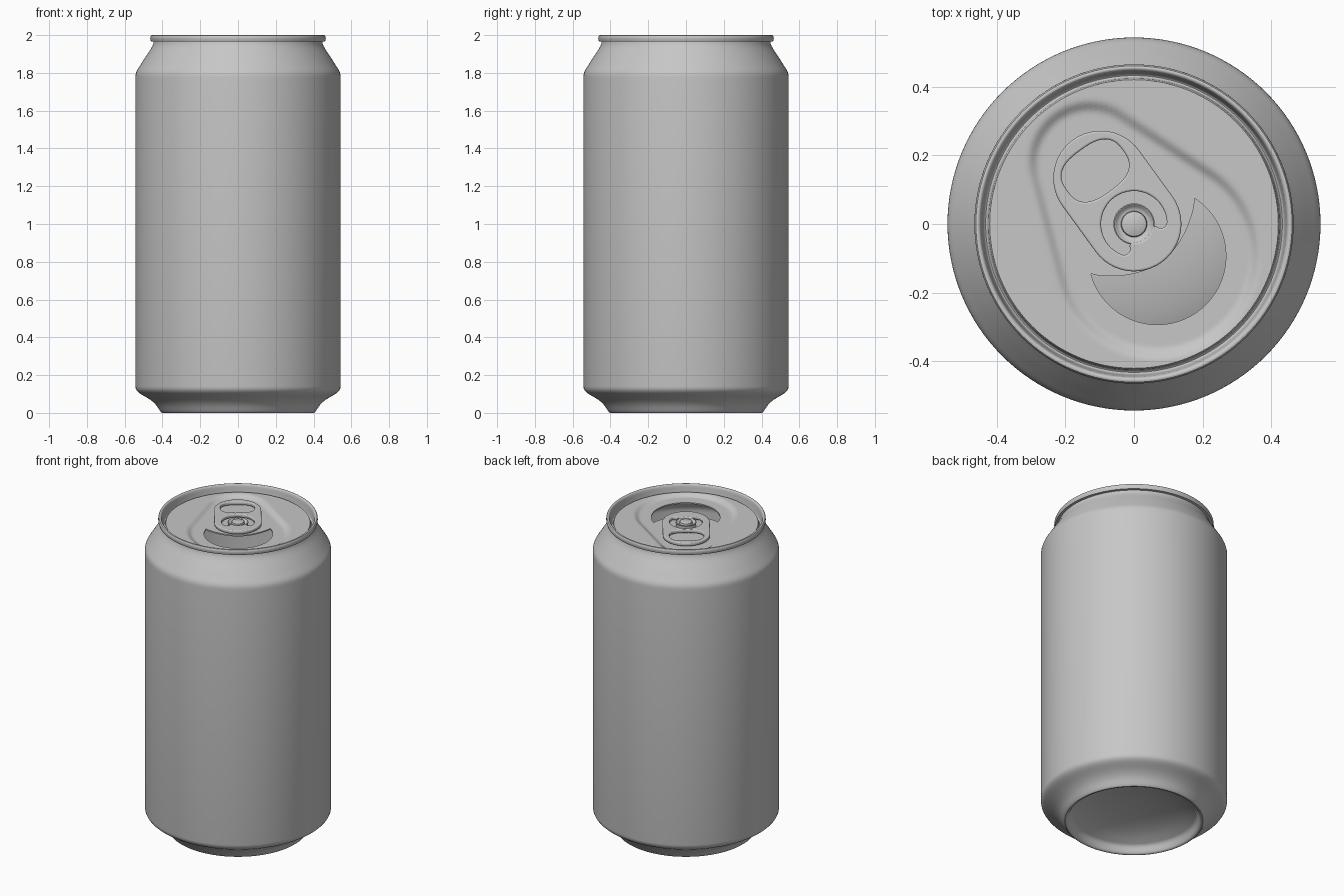
import bpy, bmesh
from math import sin, cos, pi, hypot, radians, sqrt
from mathutils import Vector
from mathutils.geometry import interpolate_bezier

cube = bpy.data.objects.get("Cube")
if cube:
    bpy.data.objects.remove(cube)

metal = bpy.data.materials.new("brushed_grey")
metal.use_nodes = True
GREY = (0.57, 0.57, 0.57, 1)
metal.diffuse_color = GREY
metal.node_tree.nodes["Principled BSDF"].inputs["Base Color"].default_value = GREY

TURN = radians(-54)      # direction of the mouth, seen from above
PANEL, RECESS = 1.96, 0.018
FLOOR = PANEL - RECESS


def add(name, data, turn=0.0):
    ob = bpy.data.objects.new(name, data)
    ob.rotation_euler.z = turn
    bpy.context.collection.objects.link(ob)
    return ob


def finish(ob, angle=35):
    ob.data.materials.clear()
    ob.data.materials.append(metal)
    bpy.ops.object.select_all(action='DESELECT')
    ob.select_set(True)
    bpy.context.view_layer.objects.active = ob
    bpy.ops.object.shade_smooth_by_angle(angle=radians(angle))


def bake(ob):
    """Turn a curve or an object with modifiers into a plain mesh object."""
    deps = bpy.context.evaluated_depsgraph_get()
    mesh = bpy.data.meshes.new_from_object(ob.evaluated_get(deps))
    name, turn = ob.name, ob.rotation_euler.z
    bpy.data.objects.remove(ob)
    return add(name, mesh, turn)


def bez(*pts, n=8):
    a, b, c, d = [Vector((r, 0, z)) for r, z in pts]
    return [(p.x, p.z) for p in interpolate_bezier(a, b, c, d, n)]


def lathe(name, profile, segs=128, height=None, turn=0.0):
    """Revolve (radius, z) points listed from the bottom centre up the outside."""
    bm = bmesh.new()
    rings = []
    for r, z in profile:
        ring = []
        for i in range(segs):
            x, y = r * cos(2 * pi * i / segs), r * sin(2 * pi * i / segs)
            ring.append(bm.verts.new((x, y, height(x, y) if height else z)))
        rings.append(ring)
    for a, b in zip(rings, rings[1:]):
        for i in range(segs):
            j = (i + 1) % segs
            bm.faces.new((a[i], a[j], b[j], b[i]))
    bmesh.ops.remove_doubles(bm, verts=bm.verts, dist=1e-5)
    mesh = bpy.data.meshes.new(name)
    bm.to_mesh(mesh)
    bm.free()
    return add(name, mesh, turn)


# Can body: domed base, foot, wall, shoulder, rolled lip and lid groove
profile = bez((0, .12), (.15, .12), (.28, .095), (.355, .05))
profile += bez((.365, .045), (.378, .03), (.384, .0), (.395, 0), n=6)
profile += bez((.402, 0), (.415, .006), (.422, .035), (.45, .058), n=7)
profile += bez((.465, .07), (.505, .098), (.543, .105), (.543, .14))
profile += bez((.543, 1.775), (.543, 1.80), (.537, 1.81), (.524, 1.83), n=7)
profile += bez((.505, 1.86), (.475, 1.91), (.447, 1.94), (.447, 1.965))
profile += bez((.461, 1.967), (.467, 1.98), (.466, 2.0), (.456, 2.0), n=7)
profile += bez((.453, 2.0), (.445, 1.998), (.444, 1.985), (.442, 1.965), n=6)
profile += bez((.439, 1.945), (.437, 1.928), (.427, 1.928), (.425, 1.945), n=7)
profile += [(.424, 1.953), (.42, PANEL)]
finish(lathe("can_body", profile))


# Lid panel: disc with a soft teardrop recess
def lid_height(u, v):
    r1, r2, h = .165, .285, .335
    px, py = abs(v), u + .22
    b = (r1 - r2) / h
    a = sqrt(1 - b * b)
    k = a * py - b * px
    if k < 0:
        d = hypot(px, py) - r1
    elif k > a * h:
        d = hypot(px, py - h) - r2
    else:
        d = a * px + b * py - r1
    t = min(1, max(0, .5 - d / .036))
    return PANEL - RECESS * t * t * (3 - 2 * t)


RINGS = 44
lid = lathe("lid_panel", [(.42 * (1 - i / RINGS), 0) for i in range(RINGS + 1)],
            160, lid_height, TURN)
solid = lid.modifiers.new("thickness", 'SOLIDIFY')
solid.thickness, solid.offset = .008, -1

# Crescent mouth opening, cut through the lid
tip = radians(111)
mouth = []
for i in range(49):
    t = -tip + 2 * tip * i / 48
    mouth.append((.115 + .2 * cos(t), .2 * sin(t)))
edge_v = mouth[-1][1]
for i in range(1, 24):
    v = edge_v * (1 - i / 12)
    mouth.append((.135 - 2.5 * v * v, v))
bm = bmesh.new()
face = bm.faces.new([bm.verts.new((u, v, PANEL - .1)) for u, v in mouth])
top = bmesh.ops.extrude_face_region(bm, geom=[face])
bmesh.ops.translate(bm, vec=(0, 0, .2),
                    verts=[e for e in top["geom"] if isinstance(e, bmesh.types.BMVert)])
bmesh.ops.recalc_face_normals(bm, faces=bm.faces)
mesh = bpy.data.meshes.new("mouth_cutter")
bm.to_mesh(mesh)
bm.free()
cutter = add("mouth_cutter", mesh, TURN)
cutter.hide_render = True
cut = lid.modifiers.new("mouth", 'BOOLEAN')
cut.operation, cut.solver, cut.object = 'DIFFERENCE', 'EXACT', cutter
bpy.context.view_layer.update()
lid = bake(lid)
bpy.data.objects.remove(cutter)
finish(lid)


# Pull tab: stadium outline with a finger hole and a keyhole round the rivet
def arc(cu, cv, r, a0, a1, n=24):
    return [(cu + r * cos(radians(a0 + (a1 - a0) * i / n)),
             cv + r * sin(radians(a0 + (a1 - a0) * i / n))) for i in range(n + 1)]


def power(x, e):
    return abs(x) ** e * (1 if x > 0 else -1)


BEVEL = .006
outer = arc(0, 0, .138 - BEVEL, -90, 90) + arc(-.165, 0, .138 - BEVEL, 90, 270)
finger = [(-.192 + (.073 + BEVEL) * power(cos(t), .75), (.1 + BEVEL) * power(sin(t), .75))
          for t in [2 * pi * (i + .5) / 48 for i in range(48)]]
END, MID = 58, .078
half = .018 + BEVEL
c, s = MID * cos(radians(END)), MID * sin(radians(END))
keyhole = (arc(0, 0, MID + half, END, 360 - END, 40)
           + arc(c, -s, half, -END, 180 - END, 10)[1:-1]
           + arc(0, 0, MID - half + BEVEL, -END + 12, END - 12, 16)
           + arc(c, s, half, 180 + END, 360 + END, 10)[1:-1])

curve = bpy.data.curves.new("pull_tab", 'CURVE')
curve.dimensions, curve.fill_mode = '2D', 'BOTH'
curve.extrude, curve.bevel_depth, curve.bevel_resolution = .005, BEVEL, 3
for outline in (outer, finger, keyhole):
    sp = curve.splines.new('POLY')
    sp.points.add(len(outline) - 1)
    for p, (u, v) in zip(sp.points, outline):
        p.co = (u, v, 0, 1)
    sp.use_cyclic_u = True
tab = add("pull_tab", curve, TURN)
bpy.context.view_layer.update()
tab = bake(tab)
tab.location.z = FLOOR + .017
finish(tab, 40)

# Rivet: shallow dish with a flat button in the middle
dish = [(.059, FLOOR), (.06, FLOOR + .022), (.057, FLOOR + .024)]
dish += bez((.055, FLOOR + .023), (.05, FLOOR + .016), (.044, FLOOR + .013), (.038, FLOOR + .013), n=6)
dish += [(.036, FLOOR + .026), (.033, FLOOR + .028), (0, FLOOR + .028)]
finish(lathe("rivet", dish, 64))
